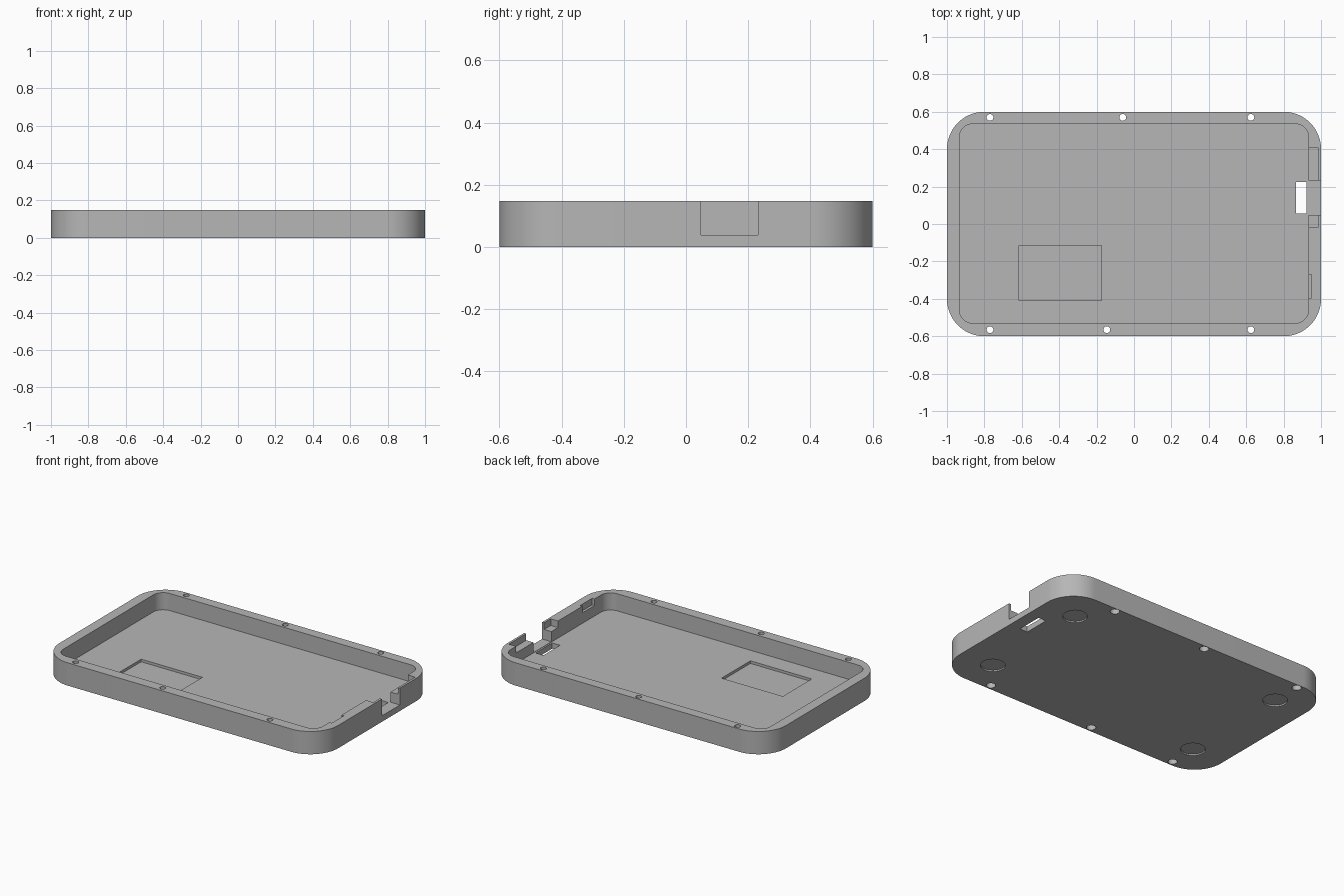
import bpy, bmesh
from math import cos, sin, pi

if "Cube" in bpy.data.objects:
    bpy.data.objects.remove(bpy.data.objects["Cube"], do_unlink=True)

HEIGHT, FLOOR = 0.148, 0.037
TOP = HEIGHT + 0.1  # cutters overshoot the rim

grey = bpy.data.materials.new("case grey")
grey.use_nodes = True
grey.diffuse_color = (0.47, 0.47, 0.47, 1)
grey.node_tree.nodes["Principled BSDF"].inputs["Base Color"].default_value = (0.47, 0.47, 0.47, 1)


def prism(name, points, z0, z1):
    """Extrude a closed outline from z0 up to z1."""
    bm = bmesh.new()
    base = bm.faces.new([bm.verts.new((x, y, z0)) for x, y in points])
    ext = bmesh.ops.extrude_face_region(bm, geom=[base])
    moved = [v for v in ext["geom"] if isinstance(v, bmesh.types.BMVert)]
    bmesh.ops.translate(bm, verts=moved, vec=(0, 0, z1 - z0))
    bmesh.ops.recalc_face_normals(bm, faces=bm.faces)
    mesh = bpy.data.meshes.new(name)
    bm.to_mesh(mesh)
    bm.free()
    mesh.materials.append(grey)
    obj = bpy.data.objects.new(name, mesh)
    bpy.context.collection.objects.link(obj)
    return obj


def rounded(x0, x1, y0, y1, r, steps=16):
    """Rectangle outline with rounded corners."""
    centres = [(x1 - r, y1 - r), (x0 + r, y1 - r), (x0 + r, y0 + r), (x1 - r, y0 + r)]
    return [(cx + r * cos((q + i / steps) * pi / 2), cy + r * sin((q + i / steps) * pi / 2))
            for q, (cx, cy) in enumerate(centres) for i in range(steps + 1)]


def circle(cx, cy, r, n=32):
    return [(cx + r * cos(2 * pi * i / n), cy + r * sin(2 * pi * i / n)) for i in range(n)]


def box(x0, x1, y0, y1):
    return [(x0, y0), (x1, y0), (x1, y1), (x0, y1)]


# Tray body
tray = prism("case_tray", rounded(-1, 1, -0.6, 0.6, 0.2, 24), 0, HEIGHT)


def cut(name, points, z0, z1):
    """Cut a prism out of the tray."""
    cutter = prism(name, points, z0, z1)
    cutter.hide_render = True
    mod = tray.modifiers.new(name, "BOOLEAN")
    mod.operation, mod.solver, mod.object = "DIFFERENCE", "EXACT", cutter
    bpy.context.view_layer.objects.active = tray
    bpy.ops.object.modifier_apply(modifier=mod.name)
    bpy.data.objects.remove(cutter, do_unlink=True)


# Main cavity and shallow floor pocket
cut("cavity", rounded(-0.933, 0.933, -0.53, 0.535, 0.07), FLOOR, TOP)
cut("floor_pocket", box(-0.615, -0.175, -0.41, -0.115), FLOOR - 0.017, FLOOR + 0.05)

# Port wall: ledge behind a thin lip, open notch, small recess, floor slot
cut("port_ledge", box(0.9, 0.985, -0.02, 0.41), 0.105, TOP)
cut("port_notch", box(0.923, 1.1, 0.048, 0.232), 0.039, TOP)
cut("side_recess", box(0.9, 0.95, -0.395, -0.27), 0.105, TOP)
cut("floor_slot", box(0.866, 0.922, 0.055, 0.225), -0.1, 0.1)

# Screw holes, counterbored from below
for y, xs in ((0.57, (-0.77, -0.06, 0.625)), (-0.565, (-0.77, -0.145, 0.625))):
    for x in xs:
        cut("screw_hole", circle(x, y, 0.018), -0.1, TOP)
        cut("screw_head_bore", circle(x, y, 0.028), -0.1, 0.05)

# Foot recesses underneath
for sx in (-1, 1):
    for sy in (-1, 1):
        cut("foot_recess", circle(sx * 0.768, sy * 0.376, 0.073, 48), -0.1, 0.009)

# Smooth curved walls, keep edges sharp
bpy.ops.object.select_all(action="DESELECT")
tray.select_set(True)
bpy.context.view_layer.objects.active = tray
bpy.ops.object.shade_smooth_by_angle(angle=pi / 6)
